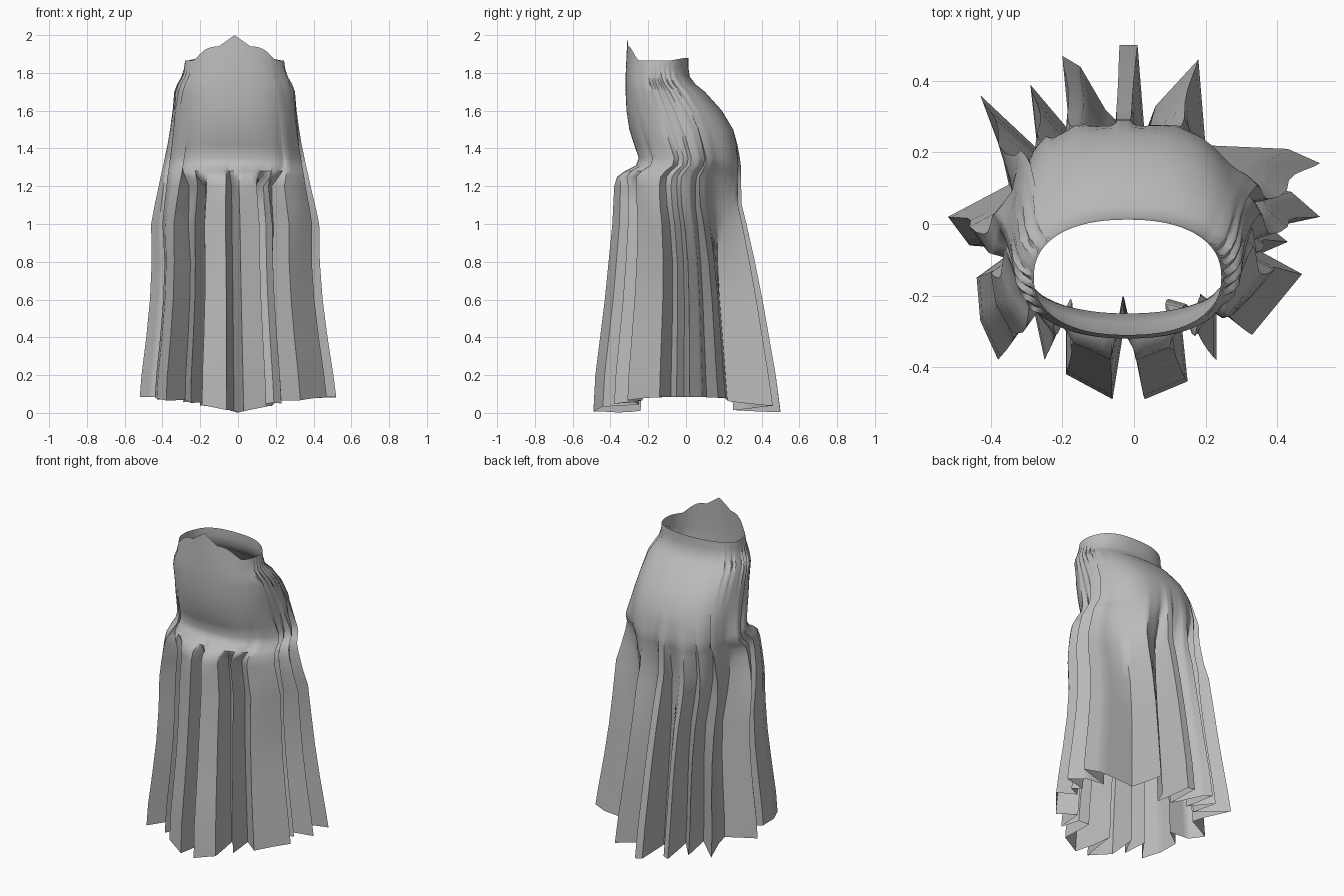
import bpy, bmesh, math

if "Cube" in bpy.data.objects:
    bpy.data.objects.remove(bpy.data.objects["Cube"])

N = 2.3                     # roundness of the squarish oval sections
HEM_W, HEM_F, HEM_B = 0.52, 0.49, 0.50

# Section sizes down the skirt: height, half width, front y, back y
SECTIONS = [
    (1.88, .262, -.31, .012), (1.83, .268, -.315, .012), (1.78, .275, -.32, .02),
    (1.74, .297, -.32, .05), (1.70, .312, -.32, .10), (1.60, .328, -.315, .19),
    (1.50, .342, -.30, .25), (1.42, .355, -.275, .272), (1.35, .37, -.25, .285),
    (1.31, .378, -.265, .29), (1.28, .385, -.325, .29), (1.25, .392, -.365, .29),
    (1.20, .402, -.38, .292), (1.10, .425, -.385, .295), (1.00, .445, -.39, .32),
    (.80, .445, -.41, .365), (.60, .457, -.43, .405), (.40, .48, -.455, .44),
    (.20, .508, -.48, .475), (.00, .52, -.49, .50),
]

# Pleated hem outline, counter-clockwise from the front centre
HEM = [
    (-.02, -.24), (.03, -.49), (.15, -.44), (.13, -.25), (.19, -.27), (.23, -.38),
    (.23, -.23), (.33, -.31), (.47, -.14), (.36, -.08), (.43, -.05), (.38, -.01),
    (.52, .02), (.44, .09), (.32, .11), (.52, .17), (.43, .21), (.20, .22),
    (.18, .46), (.06, .33), (.03, .25), (.01, .50), (-.04, .50), (-.04, .28),
    (-.08, .32), (-.15, .44), (-.20, .47), (-.18, .26), (-.29, .39), (-.27, .21),
    (-.43, .36), (-.37, .20), (-.35, .11), (-.52, .02), (-.46, -.06), (-.33, -.07),
    (-.44, -.15), (-.43, -.27), (-.38, -.38), (-.28, -.24), (-.25, -.38),
    (-.19, -.25), (-.19, -.42), (-.06, -.49),
]
SUB = 4


def smooth(a, b, x):
    t = max(0.0, min(1.0, (x - a) / (b - a)))
    return t * t * (3 - 2 * t)


def column(x, y):
    """Unit oval direction and pleat depth of one hem point."""
    u, v = x / HEM_W, y / (HEM_B if y > 0 else HEM_F)
    depth = (abs(u) ** N + abs(v) ** N) ** (1 / N)
    return u / depth, v / depth, depth


def rim_height(u, v):
    """Waist edge: high at the front with a small point, low at the sides."""
    front = smooth(.60, .97, -v)
    point = .06 * max(0, 1 - abs(u) / .32) if v < 0 else 0
    back = .015 * smooth(.3, 1, v)
    return 1.865 + .075 * front + point + back


def pleat_amount(v, z):
    """Pleats begin under the front shelf, higher up at sides and back."""
    front = smooth(1.31, 1.18, z)
    back = smooth(1.50, .65, z)
    side = smooth(1.72, .75, z)
    rest = side + (back - side) * smooth(.5, .9, v)
    return rest + (front - rest) * smooth(.5, .9, -v)


# Hem points with steps between them
cols = []
for i, (x0, y0) in enumerate(HEM):
    x1, y1 = HEM[(i + 1) % len(HEM)]
    for k in range(SUB):
        t = k / SUB
        cols.append(column(x0 + (x1 - x0) * t, y0 + (y1 - y0) * t))

bm = bmesh.new()
rows = []
for r, (z, w, yf, yb) in enumerate(SECTIONS):
    row = []
    for u, v, depth in cols:
        k = 1 + (depth - 1) * pleat_amount(v, z)
        # gathers beneath the waistband at the sides
        if 1.65 < z < 1.8 and abs(u) > .8:
            k += .025 * math.sin(40 * v)
        cy = (yf + yb) / 2
        low = smooth(1.3, .6, z)
        cy *= 1 - low           # pleats radiate from the body axis lower down
        y = cy + v * k * ((yb - cy) if v > 0 else (cy - yf))
        x = u * k * w - .018 * min(1, z / 1.2)
        h = z
        if z > 1.78:
            h = 1.78 + (z - 1.78) / .10 * (rim_height(u, v) - 1.78)
        elif z == 0:
            h = .085 * abs(u) ** .8
        row.append(bm.verts.new((x, y, h)))
    rows.append(row)

n = len(cols)
for a, b in zip(rows, rows[1:]):
    for i in range(n):
        j = (i + 1) % n
        bm.faces.new((b[i], b[j], a[j], a[i]))

mesh = bpy.data.meshes.new("pleated_skirt")
bm.to_mesh(mesh)
bm.free()
skirt = bpy.data.objects.new("pleated_skirt", mesh)
bpy.context.collection.objects.link(skirt)

# Grey cloth
cloth = bpy.data.materials.new("grey_cloth")
cloth.diffuse_color = (.5, .5, .5, 1)
cloth.use_nodes = True
cloth.node_tree.nodes["Principled BSDF"].inputs["Base Color"].default_value = cloth.diffuse_color
mesh.materials.append(cloth)

bpy.context.view_layer.objects.active = skirt
skirt.select_set(True)
bpy.ops.object.shade_smooth_by_angle(angle=math.radians(50))
